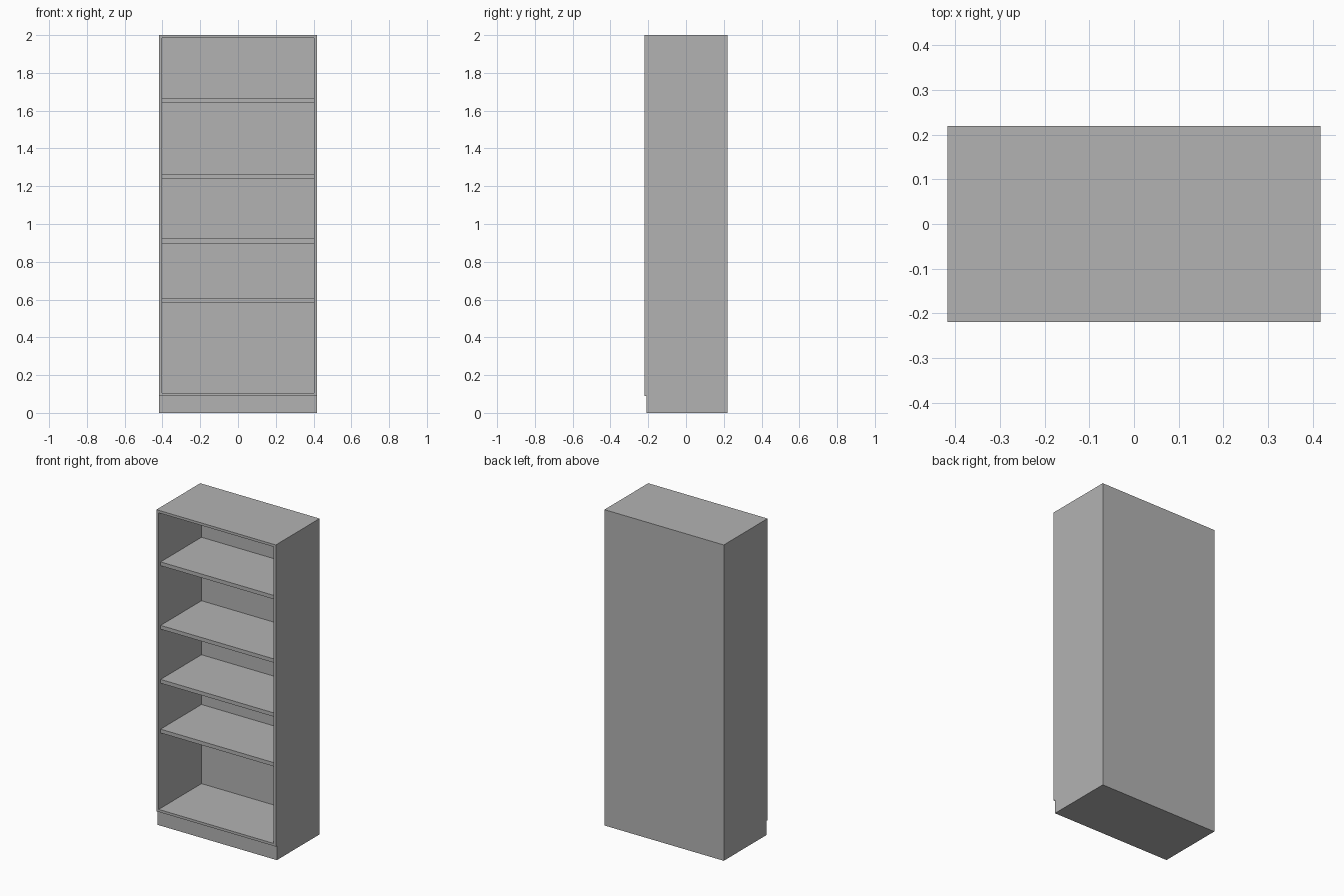
import bpy
import bmesh

if "Cube" in bpy.data.objects:
    bpy.data.objects.remove(bpy.data.objects["Cube"], do_unlink=True)

# Overall dimensions
W, D, H = 0.418, 0.219, 2.0      # half width, half depth, height
T = 0.016                        # carcass board thickness
TOE_Z, TOE_Y = 0.09, -0.208      # recessed plinth height and front
BACK_Y = D - 0.01                # inner face of the back panel
SHELF_Y, SHELF_T = -0.2, 0.024   # shelf front edge and thickness

grey = bpy.data.materials.new("plain_grey")
grey.use_nodes = True
colour = (0.45, 0.45, 0.45, 1)
grey.diffuse_color = colour
grey.node_tree.nodes["Principled BSDF"].inputs["Base Color"].default_value = colour


def prism(name, outline, x0, x1):
    """Extrude a (y, z) outline from x0 to x1."""
    bm = bmesh.new()
    face = bm.faces.new([bm.verts.new((x0, y, z)) for y, z in outline])
    new = bmesh.ops.extrude_face_region(bm, geom=[face])["geom"]
    verts = [g for g in new if isinstance(g, bmesh.types.BMVert)]
    bmesh.ops.translate(bm, verts=verts, vec=(x1 - x0, 0, 0))
    bmesh.ops.recalc_face_normals(bm, faces=bm.faces)
    mesh = bpy.data.meshes.new(name)
    bm.to_mesh(mesh)
    bm.free()
    mesh.materials.append(grey)
    obj = bpy.data.objects.new(name, mesh)
    bpy.context.collection.objects.link(obj)
    return obj


def board(name, y0, y1, z0, z1):
    """Board spanning the space between the side panels."""
    return prism(name, [(y0, z0), (y1, z0), (y1, z1), (y0, z1)], T - W, W - T)


# Side panels with a toe notch at the front
side = [(TOE_Y, 0), (D, 0), (D, H), (-D, H), (-D, TOE_Z), (TOE_Y, TOE_Z)]
prism("right_side_panel", side, -W, T - W)
prism("left_side_panel", side, W - T, W)

# Carcass boards
board("plinth", TOE_Y, D, 0, TOE_Z)
board("bottom_board", -D, D, TOE_Z, TOE_Z + T)
board("top_board", -D, D, H - T, H)
board("back_panel", BACK_Y, D, TOE_Z + T, H - T)

# Shelves, set back from the front edge
for i, z in enumerate((0.583, 0.898, 1.24, 1.642), 1):
    board(f"shelf_{i}", SHELF_Y, BACK_Y, z, z + SHELF_T)
